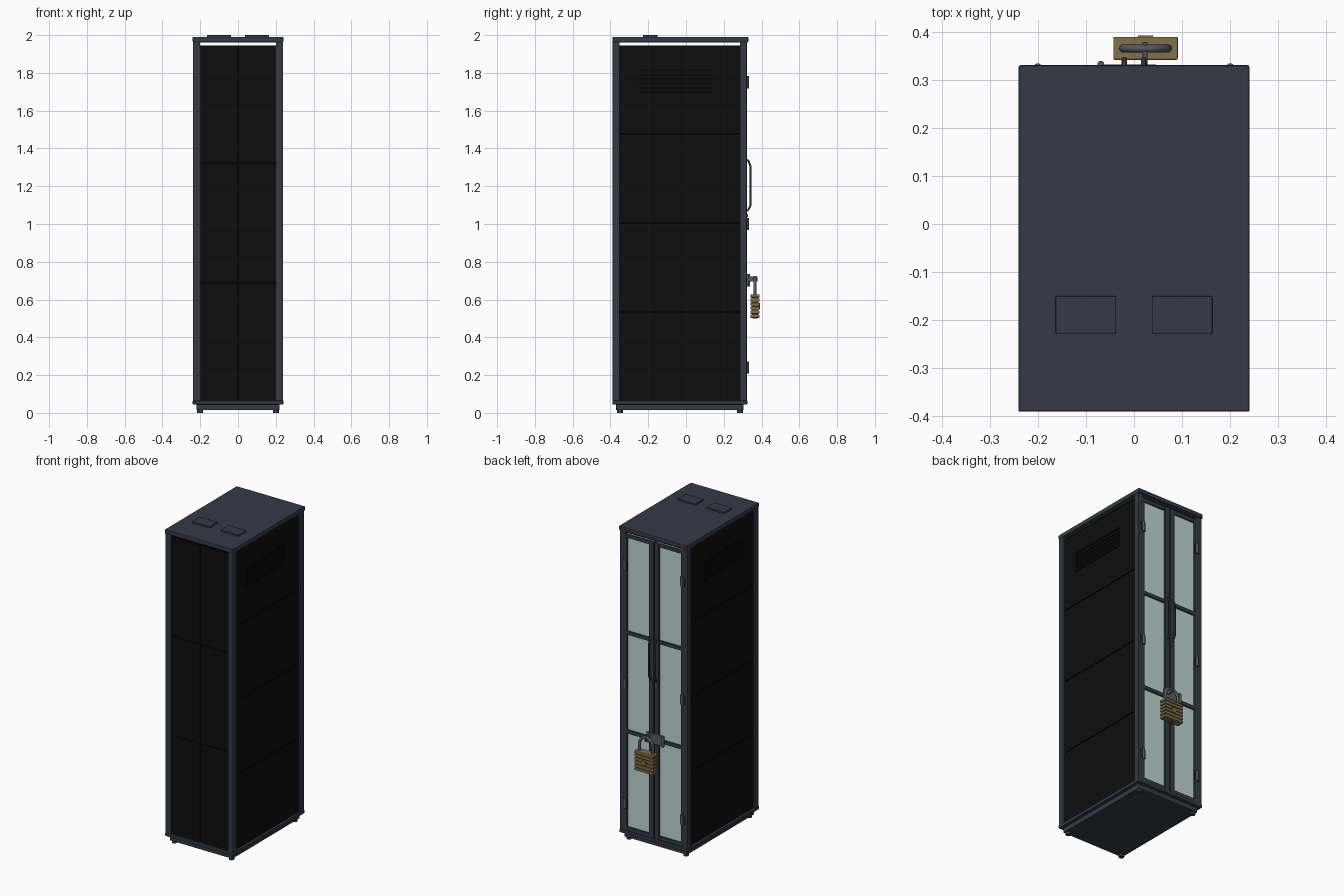
import bpy, math

cube = bpy.data.objects.get("Cube")
if cube:
    bpy.data.objects.remove(cube, do_unlink=True)


def material(name, r, g, b):
    m = bpy.data.materials.new(name)
    m.use_nodes = True
    m.diffuse_color = (r, g, b, 1)
    m.node_tree.nodes["Principled BSDF"].inputs["Base Color"].default_value = (r, g, b, 1)
    return m


FRAME = material("slate frame", 0.034, 0.042, 0.062)
PANEL = material("black panel", 0.004, 0.004, 0.004)
SEAM = material("seam black", 0.002, 0.002, 0.002)
GLASS = material("pale glass", 0.51, 0.66, 0.67)
STEEL = material("grey steel", 0.09, 0.1, 0.115)
HANDLE = material("dark steel", 0.035, 0.04, 0.045)
BRASS = material("brass", 0.22, 0.16, 0.065)
GROOVE = material("dark brass", 0.1, 0.07, 0.03)


def box(name, x, y, z, mat, bevel=0.0):
    """Box from (low, high) ranges on each axis."""
    bpy.ops.mesh.primitive_cube_add(size=1, location=[sum(r) / 2 for r in (x, y, z)])
    o = bpy.context.object
    o.name = name
    o.scale = [r[1] - r[0] for r in (x, y, z)]
    bpy.ops.object.transform_apply(location=False, rotation=False, scale=True)
    o.data.materials.append(mat)
    if bevel:
        mod = o.modifiers.new("soft edge", "BEVEL")
        mod.width = bevel
        mod.segments = 2
    return o


def cylinder(name, loc, radius, depth, mat, rotation=(0, 0, 0)):
    bpy.ops.mesh.primitive_cylinder_add(vertices=16, radius=radius, depth=depth,
                                        location=loc, rotation=rotation)
    o = bpy.context.object
    o.name = name
    o.data.materials.append(mat)
    bpy.ops.object.shade_smooth_by_angle()
    return o


def tube(name, points, radius, mat):
    c = bpy.data.curves.new(name, "CURVE")
    c.dimensions = "3D"
    c.bevel_depth = radius
    c.bevel_resolution = 3
    c.use_fill_caps = True
    s = c.splines.new("POLY")
    s.points.add(len(points) - 1)
    for p, co in zip(s.points, points):
        p.co = (*co, 1)
    o = bpy.data.objects.new(name, c)
    c.materials.append(mat)
    bpy.context.collection.objects.link(o)
    return o


def spans(low, high, count, gap):
    """Equal ranges between low and high with gaps between them."""
    step = (high - low + gap) / count
    return [(low + i * step, low + (i + 1) * step - gap) for i in range(count)]


X, FRONT, BACK = 0.24, -0.39, 0.33
LOW, HIGH = 0.065, 1.945

# Roof with two raised cable covers
box("roof", (-X, X), (FRONT, BACK), (1.962, 1.99), FRAME, 0.004)
for side, xs in (("left", (0.037, 0.163)), ("right", (-0.163, -0.037))):
    box(side + "_roof_cover", xs, (-0.228, -0.15), (1.985, 2.0), FRAME, 0.003)

# Base, plinth and feet
box("base_rim", (-X, X), (FRONT, 0.325), (0.045, 0.065), FRAME, 0.003)
box("plinth", (-0.22, 0.22), (-0.37, 0.305), (0.014, 0.045), FRAME, 0.003)
for x in (-0.2, 0.2):
    for y in (-0.35, 0.285):
        cylinder("foot", (x, y, 0.01), 0.016, 0.02, FRAME)

# Corner posts
for x in ((-0.238, -0.2), (0.2, 0.238)):
    for y in ((-0.388, -0.352), (0.286, 0.322)):
        box("corner_post", x, y, (0.06, 1.965), FRAME, 0.003)

# Front panels over a dark backing
box("front_backing", (-0.2, 0.2), (-0.371, -0.365), (LOW, HIGH), SEAM)
for xs in spans(-0.2, 0.2, 2, 0.005):
    for zs in spans(LOW, HIGH, 3, 0.005):
        box("front_panel", xs, (-0.379, -0.37), zs, PANEL)

# Side panels with a louvred vent near the top
for s in (-1, 1):
    def side(a, b):
        return tuple(sorted((s * a, s * b)))
    box("side_backing", side(0.212, 0.218), (-0.352, 0.286), (LOW, HIGH), SEAM)
    for zs in spans(LOW, HIGH, 4, 0.006):
        box("side_panel", side(0.217, 0.227), (-0.352, 0.286), zs, PANEL)
    for zs in spans(1.69, 1.82, 6, 0.01):
        slat = box("vent_slat", side(0.226, 0.231), (-0.25, 0.14), zs, SEAM)

# Rear double glass door
rows = spans(LOW, HIGH, 3, 0.0)
for s in (-1, 1):
    def leaf(a, b):
        return tuple(sorted((s * a, s * b)))
    box("door_glass", leaf(0.025, 0.2), (0.302, 0.308), (LOW, HIGH), GLASS)
    box("door_inner_stile", leaf(0.003, 0.034), (0.296, 0.322), (LOW, HIGH), FRAME, 0.002)
    box("door_outer_stile", leaf(0.19, 0.2), (0.296, 0.32), (LOW, HIGH), FRAME)
    for z in (LOW + 0.012, rows[0][1], rows[1][1], HIGH - 0.012):
        box("door_rail", leaf(0.034, 0.19), (0.297, 0.318), (z - 0.011, z + 0.011), FRAME)
    for z in (0.24, 1.0, 1.75):
        cylinder("door_hinge", (s * 0.2, 0.326, z), 0.008, 0.065, STEEL)
        box("hinge_leaf", leaf(0.185, 0.218), (0.318, 0.325), (z - 0.028, z + 0.028), HANDLE)
    # Bow handle with a small keyhole below it
    x = s * 0.02
    tube("door_handle", [(x, 0.32, 1.34), (x, 0.33, 1.335), (x, 0.342, 1.305),
                         (x, 0.342, 1.1), (x, 0.33, 1.075), (x, 0.32, 1.07)], 0.0055, HANDLE)
    cylinder("keyhole", (x, 0.324, 1.045), 0.009, 0.008, STEEL, (math.pi / 2, 0, 0))
box("door_seam", (-0.004, 0.004), (0.298, 0.312), (LOW, HIGH), SEAM)

# Hasp plate, hinge pin and staple
box("hasp_plate", (-0.075, 0.048), (0.321, 0.331), (0.67, 0.735), STEEL, 0.002)
cylinder("hasp_pin", (-0.069, 0.332, 0.702), 0.007, 0.065, STEEL)
box("hasp_staple", (0.018, 0.028), (0.325, 0.378), (0.695, 0.722), STEEL, 0.002)

# Padlock: layered body, shackle and key cylinder
LX, LY = 0.024, 0.365
box("padlock_core", (LX - 0.062, LX + 0.062), (LY - 0.019, LY + 0.019),
    (0.505, 0.625), GROOVE)
for zs in spans(0.503, 0.627, 6, 0.006):
    box("padlock_layer", (LX - 0.067, LX + 0.067), (LY - 0.024, LY + 0.024), zs, BRASS, 0.003)
box("padlock_badge", (LX - 0.016, LX + 0.016), (LY + 0.02, LY + 0.027), (0.548, 0.582), BRASS, 0.002)
arc = [(LX - 0.046 * math.cos(math.pi * i / 16), LY, 0.67 + 0.046 * math.sin(math.pi * i / 16))
       for i in range(17)]
tube("padlock_shackle", [(LX - 0.046, LY, 0.61)] + arc + [(LX + 0.046, LY, 0.61)], 0.009, STEEL)
cylinder("padlock_key_slot", (LX, LY, 0.503), 0.013, 0.008, STEEL)
